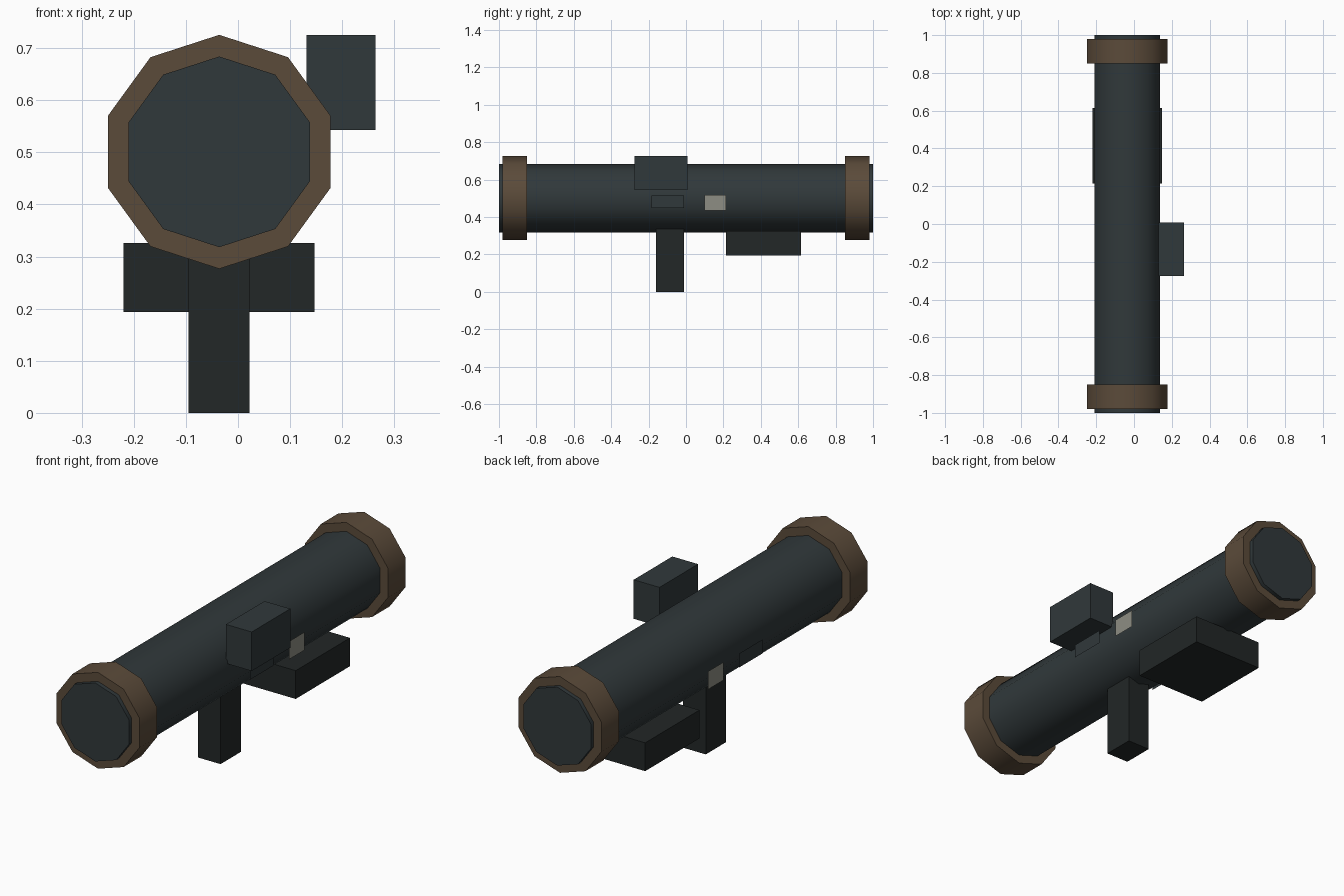
import bpy, bmesh, math

if "Cube" in bpy.data.objects:
    bpy.data.objects.remove(bpy.data.objects["Cube"])

CX, CZ = -0.036, 0.501   # tube axis


def material(name, rgb):
    m = bpy.data.materials.new(name)
    m.diffuse_color = (*rgb, 1)
    m.use_nodes = True
    m.node_tree.nodes["Principled BSDF"].inputs["Base Color"].default_value = m.diffuse_color
    return m


STEEL = material("steel", (0.030, 0.040, 0.043))
BLACK = material("black_grip", (0.016, 0.020, 0.020))
BROWN = material("brown_band", (0.105, 0.070, 0.042))
PALE = material("pale_label", (0.27, 0.27, 0.23))


def finish(name, bm, mat):
    bmesh.ops.recalc_face_normals(bm, faces=bm.faces)
    me = bpy.data.meshes.new(name)
    bm.to_mesh(me)
    bm.free()
    me.materials.append(mat)
    ob = bpy.data.objects.new(name, me)
    bpy.context.collection.objects.link(ob)
    return ob


def decagon_prism(name, r, y0, y1, mat):
    bm = bmesh.new()
    ring = [bm.verts.new((CX + r * math.sin(i * math.tau / 10), y0,
                          CZ + r * math.cos(i * math.tau / 10))) for i in range(10)]
    cap = bm.faces.new(ring)
    ext = bmesh.ops.extrude_face_region(bm, geom=[cap], use_keep_orig=True)
    moved = [g for g in ext["geom"] if isinstance(g, bmesh.types.BMVert)]
    bmesh.ops.translate(bm, verts=moved, vec=(0, y1 - y0, 0))
    ob = finish(name, bm, mat)
    bpy.ops.object.select_all(action='DESELECT')
    ob.select_set(True)
    bpy.context.view_layer.objects.active = ob
    bpy.ops.object.shade_smooth_by_angle(angle=math.radians(45))


def box(name, x, y, z, mat):
    bm = bmesh.new()
    bmesh.ops.create_cube(bm, size=1)
    for v in bm.verts:
        v.co = [lo + (c + 0.5) * (hi - lo) for c, (lo, hi) in zip(v.co, (x, y, z))]
    finish(name, bm, mat)


def side_plate(name, x, y, z, mat):
    bm = bmesh.new()
    pts = [(y[0], z[0]), (y[1], z[0]), (y[1], z[1]), (y[0], z[1])]
    if x < CX:
        pts.reverse()
    bm.faces.new([bm.verts.new((x, a, b)) for a, b in pts])
    me_ob = bpy.data.meshes.new(name)
    bm.to_mesh(me_ob)
    bm.free()
    me_ob.materials.append(mat)
    bpy.context.collection.objects.link(bpy.data.objects.new(name, me_ob))


# Launch tube and end bands
decagon_prism("tube", 0.183, -1.0, 1.0, STEEL)
decagon_prism("front_band", 0.2245, -0.98, -0.85, BROWN)
decagon_prism("rear_band", 0.2245, 0.85, 0.98, BROWN)

# Grip, shoulder rest and sight
box("grip", (-0.095, 0.022), (-0.16, -0.01), (0, 0.336), BLACK)
box("shoulder_rest", (-0.22, 0.147), (0.215, 0.615), (0.194, 0.326), BLACK)
box("sight", (0.131, 0.264), (-0.276, 0.008), (0.543, 0.725), STEEL)

# Thin plates floating off both sides
for side, sx in (("right", 1), ("left", -1)):
    x = CX + sx * 0.2285
    side_plate(side + "_label", x, (0.10, 0.215), (0.434, 0.518), PALE)
    side_plate(side + "_panel", x, (-0.185, -0.012), (0.449, 0.514), STEEL)
